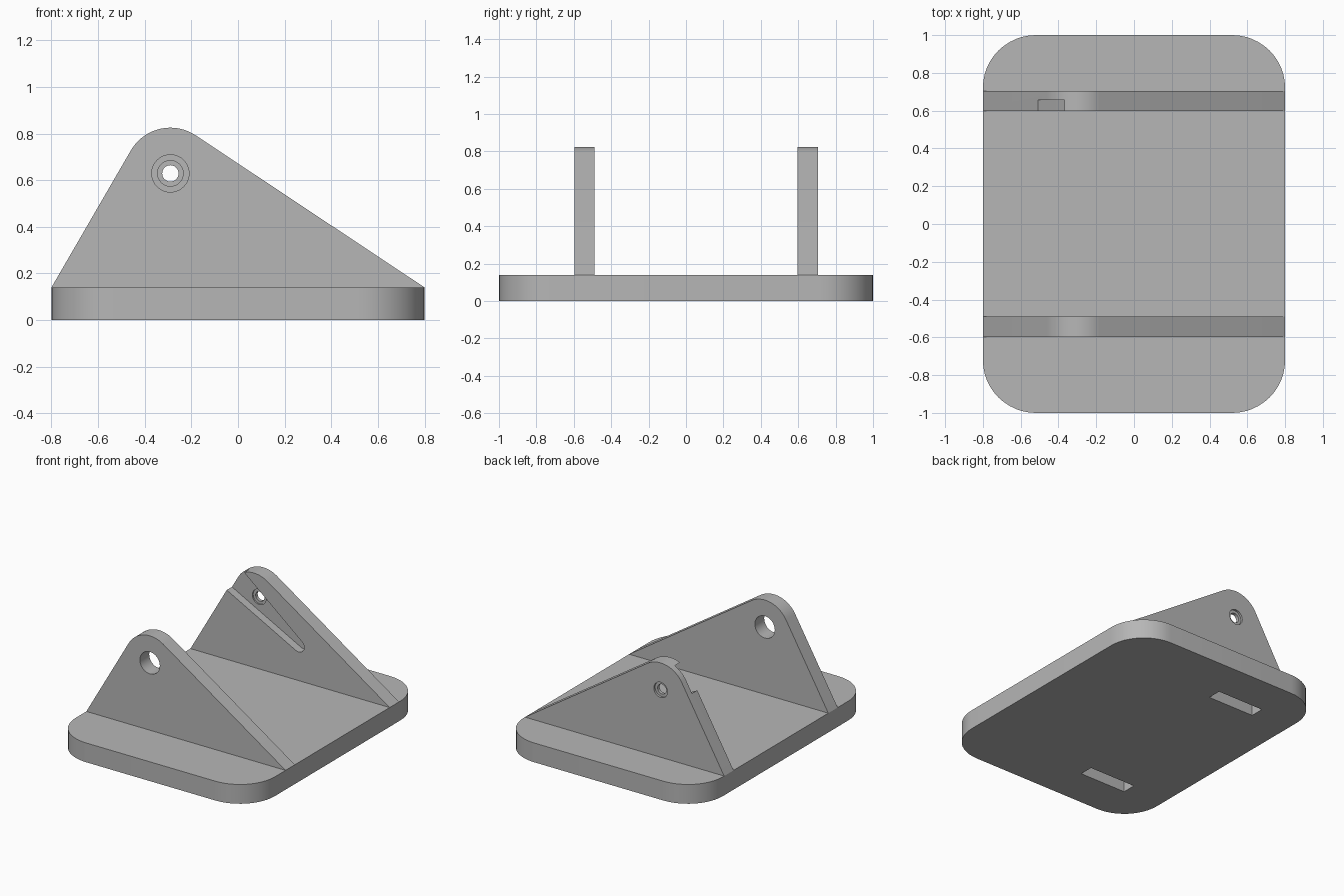
import bpy, bmesh, math
from mathutils import Vector

cube = bpy.data.objects.get("Cube")
if cube:
    bpy.data.objects.remove(cube, do_unlink=True)

grey = bpy.data.materials.new("matte grey")
grey.use_nodes = True
colour = (0.47, 0.47, 0.47, 1)
grey.diffuse_color = colour
grey.node_tree.nodes["Principled BSDF"].inputs["Base Color"].default_value = colour


def arc(cx, cy, r, start, end, steps=16):
    angles = [math.radians(start + (end - start) * i / steps) for i in range(steps + 1)]
    return [(cx + r * math.cos(a), cy + r * math.sin(a)) for a in angles]


def prism(name, outline, low, high, upright=True):
    """Extrude an outline along y (upright) or along z (flat)."""
    bm = bmesh.new()
    place = (lambda u, v: (u, low, v)) if upright else (lambda u, v: (u, v, low))
    face = bm.faces.new([bm.verts.new(place(u, v)) for u, v in outline])
    grown = bmesh.ops.extrude_face_region(bm, geom=[face])
    moved = [g for g in grown["geom"] if isinstance(g, bmesh.types.BMVert)]
    step = Vector((0, high - low, 0)) if upright else Vector((0, 0, high - low))
    bmesh.ops.translate(bm, verts=moved, vec=step)
    bmesh.ops.recalc_face_normals(bm, faces=bm.faces)
    mesh = bpy.data.meshes.new(name)
    bm.to_mesh(mesh)
    bm.free()
    mesh.materials.append(grey)
    obj = bpy.data.objects.new(name, mesh)
    bpy.context.collection.objects.link(obj)
    return obj


def select(obj):
    bpy.ops.object.select_all(action='DESELECT')
    obj.select_set(True)
    bpy.context.view_layer.objects.active = obj


def cut(obj, cutter):
    cutter.hide_render = True
    mod = obj.modifiers.new("cut", 'BOOLEAN')
    mod.operation = 'DIFFERENCE'
    mod.solver = 'EXACT'
    mod.object = cutter
    select(obj)
    bpy.ops.object.modifier_apply(modifier=mod.name)
    bpy.data.objects.remove(cutter, do_unlink=True)


BASE_TOP = 0.14
PX, PZ, PR = -0.29, 0.629, 0.196     # pivot centre and rounded tip radius
SLOPE = -33.4


def bore(obj, radius, low, high):
    cut(obj, prism("bore_cutter", arc(PX, PZ, radius, 0, 360, 40)[:-1], low, high))


# Rounded base plate
R = 0.28
rounded = []
for sx, sy, start in ((1, 1, 0), (-1, 1, 90), (-1, -1, 180), (1, -1, 270)):
    rounded += arc(sx * (0.8 - R), sy * (1 - R), R, start, start + 90, 12)
base = prism("base_plate", rounded, 0, BASE_TOP, upright=False)

# Pockets in the underside
for y in (-0.66, 0.66):
    pocket = [(-0.51, y - 0.05), (-0.14, y - 0.05), (-0.14, y + 0.05), (-0.51, y + 0.05)]
    cut(base, prism("pocket_cutter", pocket, -0.05, 0.1, upright=False))

# Triangular side brackets with rounded tips
profile = [(-0.8, BASE_TOP), (0.8, BASE_TOP)] + arc(PX, PZ, PR, 90 + SLOPE, 150, 20)
front = prism("front_bracket", profile, -0.597, -0.49)
back = prism("back_bracket", profile, 0.597, 0.705)
bore(front, 0.08, -0.8, -0.3)

# Tapered arm groove on the inner face of the back bracket, open at the steep edge
axis = Vector((math.cos(math.radians(SLOPE)), math.sin(math.radians(SLOPE))))
side = Vector((-axis.y, axis.x))
local = [(-0.4, 0.13), (-0.4, -0.13)] + arc(0.43, 0, 0.045, -84, 84, 12)
groove = [tuple(Vector((PX, PZ)) + axis * s + side * t) for s, t in local]
cut(back, prism("groove_cutter", groove, 0.5, 0.657))

# Stepped screw hole
bore(back, 0.035, 0.4, 0.9)
bore(back, 0.055, 0.5, 0.667)
bore(back, 0.055, 0.69, 0.8)

for obj in (base, front, back):
    select(obj)
    bpy.ops.object.shade_smooth_by_angle(angle=math.radians(25))
